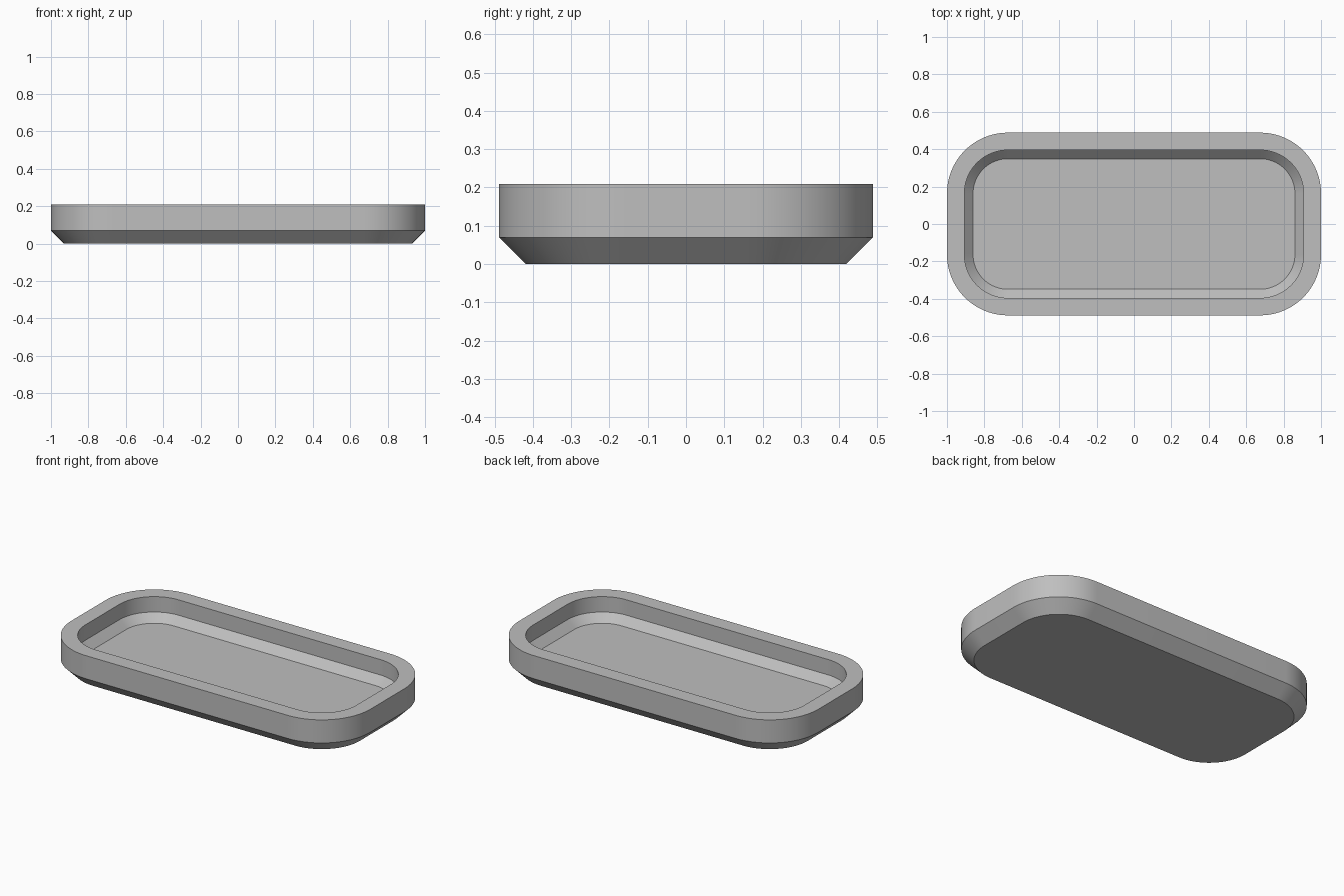
import bpy, bmesh, math

if "Cube" in bpy.data.objects:
    bpy.data.objects.remove(bpy.data.objects["Cube"])

U = 2 / 86          # tray is 86 x 42 x 9 units
STEPS = 24          # segments per rounded corner


def rounded_ring(bm, inset, z):
    """Rounded rectangle, inset from the outer wall, at height z."""
    r = 14 - inset
    verts = []
    for i, (sx, sy) in enumerate([(1, 1), (-1, 1), (-1, -1), (1, -1)]):
        for s in range(STEPS + 1):
            a = math.pi / 2 * (i + s / STEPS)
            verts.append(bm.verts.new(((sx * 29 + r * math.cos(a)) * U,
                                       (sy * 7 + r * math.sin(a)) * U, z * U)))
    return verts


# Section: base edge, outer chamfer, outer wall, rim, inner wall, inner chamfer, floor
section = [(3, 0), (0, 3), (0, 9), (4, 9), (4, 5), (6, 3)]

bm = bmesh.new()
rings = [rounded_ring(bm, inset, z) for inset, z in section]
for low, high in zip(rings, rings[1:]):
    for k in range(len(low)):
        n = (k + 1) % len(low)
        bm.faces.new((low[k], low[n], high[n], high[k]))
bm.faces.new(rings[0][::-1])   # underside
bm.faces.new(rings[-1])        # tray floor

mesh = bpy.data.meshes.new("tray")
bm.to_mesh(mesh)
bm.free()
tray = bpy.data.objects.new("tray", mesh)
bpy.context.collection.objects.link(tray)

grey = bpy.data.materials.new("grey")
grey.diffuse_color = (0.52, 0.52, 0.52, 1)
grey.use_nodes = True
grey.node_tree.nodes["Principled BSDF"].inputs["Base Color"].default_value = grey.diffuse_color
mesh.materials.append(grey)

# Smooth corners, crisp section edges
bpy.context.view_layer.objects.active = tray
tray.select_set(True)
bpy.ops.object.shade_smooth_by_angle(angle=math.radians(30))
